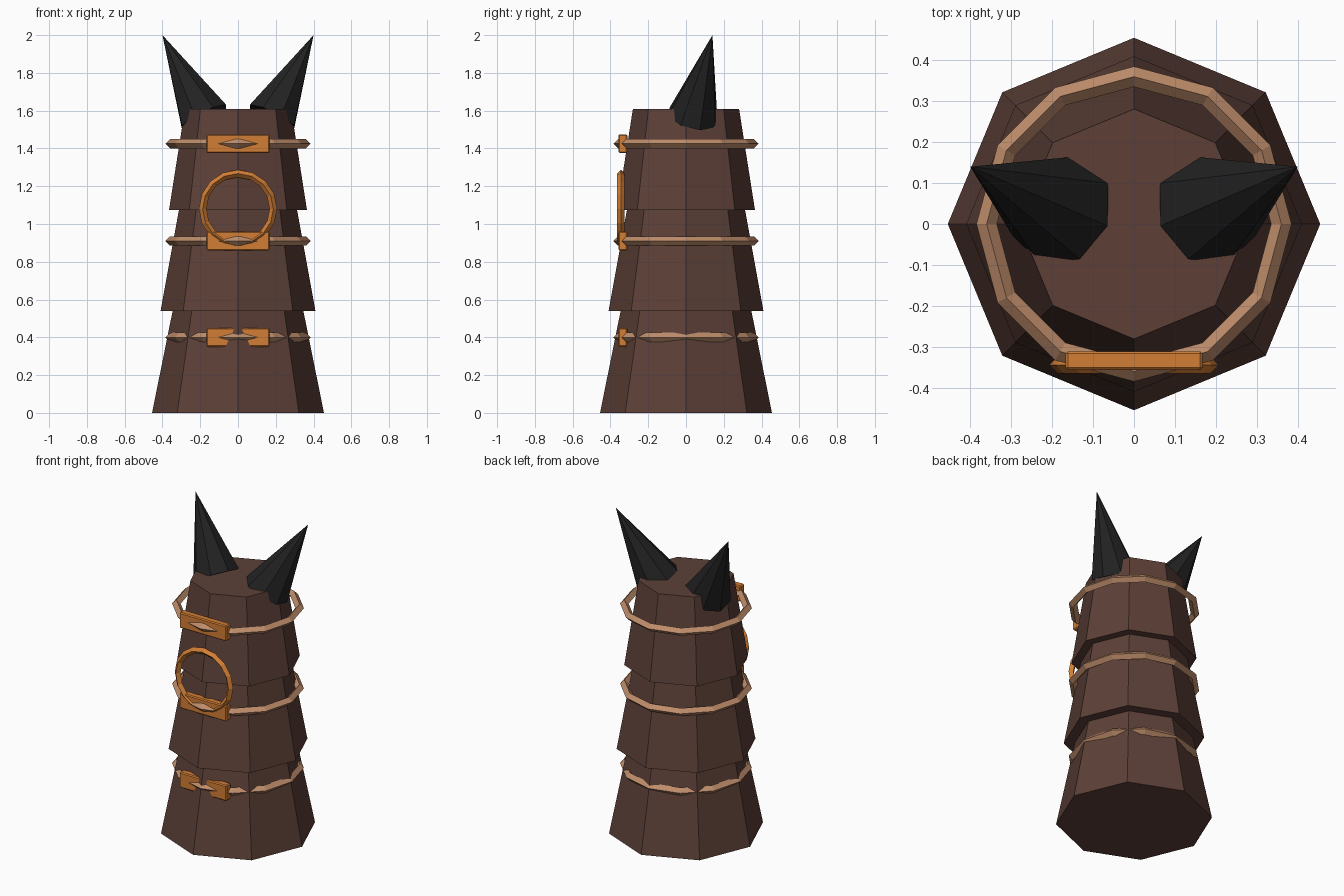
import bpy, bmesh, math
from mathutils import Vector

if "Cube" in bpy.data.objects:
    bpy.data.objects.remove(bpy.data.objects["Cube"])


def material(name, rgb):
    m = bpy.data.materials.new(name)
    m.diffuse_color = (*rgb, 1)
    m.use_nodes = True
    m.node_tree.nodes["Principled BSDF"].inputs["Base Color"].default_value = m.diffuse_color
    return m


BROWN = material("dark brown", (0.109, 0.051, 0.039))
TAN = material("tan", (0.52, 0.265, 0.145))
BRONZE = material("bronze", (0.65, 0.21, 0.035))
BLACK = material("black", (0.016, 0.016, 0.016))


def finish(name, bm, mat):
    bmesh.ops.recalc_face_normals(bm, faces=bm.faces[:])
    mesh = bpy.data.meshes.new(name)
    bm.to_mesh(mesh)
    bm.free()
    mesh.materials.append(mat)
    ob = bpy.data.objects.new(name, mesh)
    bpy.context.collection.objects.link(ob)
    return ob


def frustum(name, z0, z1, r0, r1, mat):
    bm = bmesh.new()
    rings = []
    for z, r in ((z0, r0), (z1, r1)):
        rings.append([bm.verts.new((r * math.cos(i * math.pi / 4),
                                    r * math.sin(i * math.pi / 4), z)) for i in range(8)])
    for ring in rings:
        bm.faces.new(ring)
    for i in range(8):
        j = (i + 1) % 8
        bm.faces.new((rings[0][i], rings[0][j], rings[1][j], rings[1][i]))
    return finish(name, bm, mat)


def ring(name, centre, major, minor, segments, upright, mat):
    """Low-poly hoop with a diamond section."""
    bm = bmesh.new()
    section = ((minor, 0), (0, minor), (-minor, 0), (0, -minor))
    grid = []
    for i in range(segments):
        a = 2 * math.pi * i / segments
        loop = []
        for dr, dh in section:
            x, y = (major + dr) * math.cos(a), (major + dr) * math.sin(a)
            p = Vector((x, dh, y)) if upright else Vector((x, y, dh))
            loop.append(bm.verts.new(Vector(centre) + p))
        grid.append(loop)
    for i in range(segments):
        a, b = grid[i], grid[(i + 1) % segments]
        for k in range(4):
            m = (k + 1) % 4
            bm.faces.new((a[k], b[k], b[m], a[m]))
    return finish(name, bm, mat)


def plate(name, z):
    bm = bmesh.new()
    bmesh.ops.create_cube(bm, size=1)
    bmesh.ops.scale(bm, vec=(0.335, 0.046, 0.1), verts=bm.verts[:])
    bmesh.ops.translate(bm, vec=(0, -0.334, z), verts=bm.verts[:])
    ob = finish(name, bm, BRONZE)
    bevel = ob.modifiers.new("bevel", 'BEVEL')
    bevel.width = 0.006
    bevel.segments = 1
    return ob


def horn(name, side):
    """Leaning eight-sided spike."""
    tip = Vector((0.40, 0.14, 2.0))
    base = Vector((0.18, 0.035, 1.565))
    axis = (tip - base).normalized()
    u = Vector((-0.83, 0.46, 0.309))
    u = (u - axis * u.dot(axis)).normalized()
    v = axis.cross(u)
    flip = Vector((side, 1, 1))
    bm = bmesh.new()
    top = bm.verts.new(tip * flip)
    rim = []
    for i in range(8):
        a = i * math.pi / 4
        p = base + 0.14 * (u * math.cos(a) + v * math.sin(a))
        rim.append(bm.verts.new(p * flip))
    bm.faces.new(rim)
    for i in range(8):
        bm.faces.new((rim[i], rim[(i + 1) % 8], top))
    return finish(name, bm, BLACK)


# Stacked body tiers
frustum("lower_tier", 0.0, 0.56, 0.455, 0.342, BROWN)
frustum("middle_tier", 0.54, 1.10, 0.41, 0.308, BROWN)
frustum("upper_tier", 1.075, 1.61, 0.365, 0.281, BROWN)

# Straps with buckle plates
for label, z in (("lower", 0.40), ("middle", 0.91), ("upper", 1.425)):
    ring(label + "_strap", (0, 0, z), 0.36, 0.025, 12, False, TAN)
    plate(label + "_plate", z)

# Hanging front ring
ring("front_ring", (0, -0.345, 1.08), 0.187, 0.02, 16, True, BRONZE)

# Horns
for label, side in (("left", -1), ("right", 1)):
    horn(label + "_horn", side)
